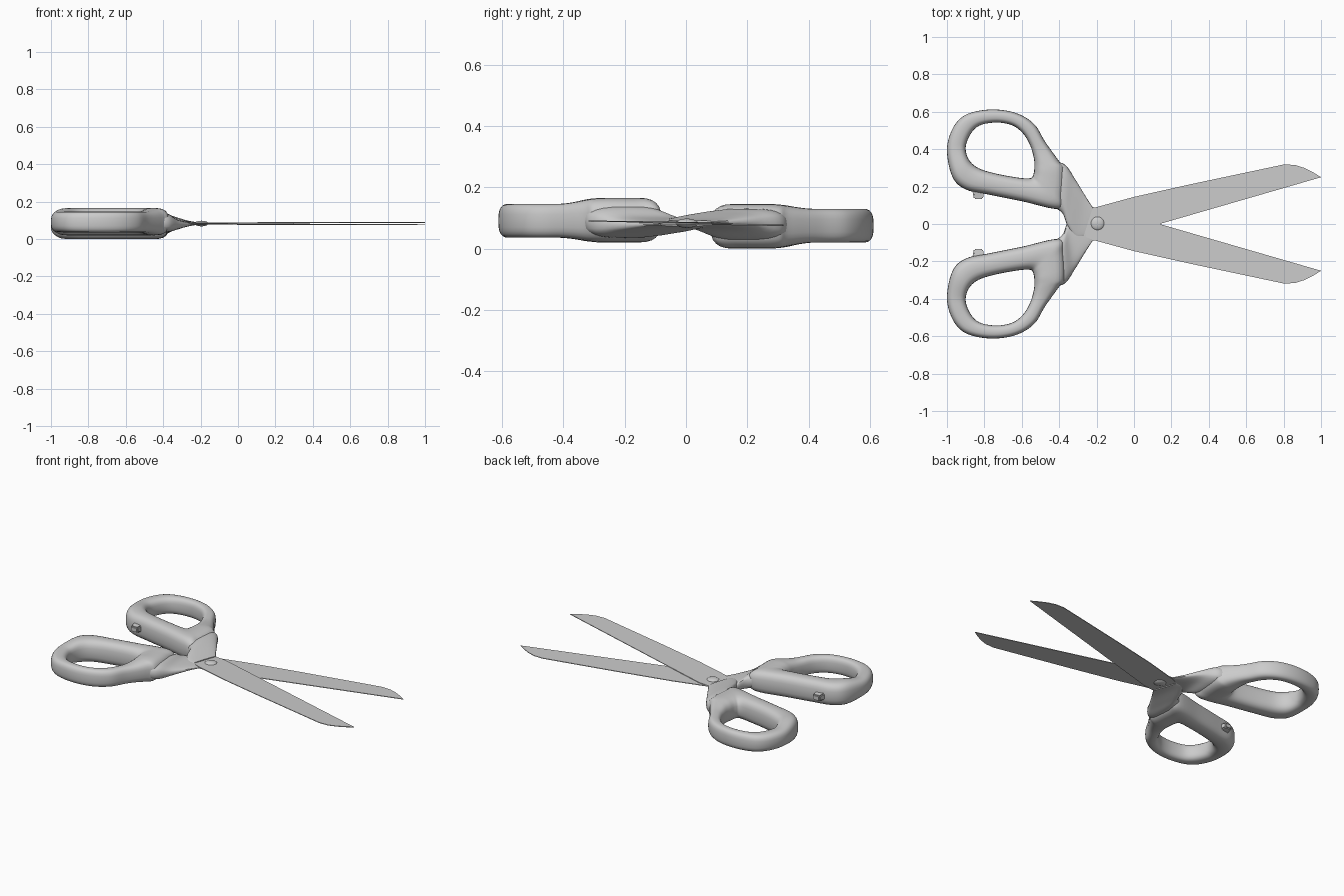
import bpy, bmesh, math
from mathutils import Vector

cube = bpy.data.objects.get("Cube")
if cube:
    bpy.data.objects.remove(cube, do_unlink=True)

AXIS_Z = 0.083          # the two halves are half-turns of each other about this line
SIDE = 24               # points around a rounded section

grey = bpy.data.materials.new("satin grey")
grey.use_nodes = True
colour = (0.6, 0.6, 0.6, 1)
grey.diffuse_color = colour
grey.node_tree.nodes["Principled BSDF"].inputs["Base Color"].default_value = colour


def finish(name, bm, turn=1, smooth=True):
    """Turn a part about the long axis if needed and make it an object."""
    for v in bm.verts:
        v.co.y *= turn
        v.co.z = AXIS_Z + turn * (v.co.z - AXIS_Z)
    bmesh.ops.recalc_face_normals(bm, faces=bm.faces)
    mesh = bpy.data.meshes.new(name)
    bm.to_mesh(mesh)
    bm.free()
    mesh.materials.append(grey)
    obj = bpy.data.objects.new(name, mesh)
    bpy.context.collection.objects.link(obj)
    if smooth:
        bpy.ops.object.select_all(action='DESELECT')
        obj.select_set(True)
        bpy.context.view_layer.objects.active = obj
        bpy.ops.object.shade_smooth_by_angle(angle=math.radians(40))
    return obj


def spline(points, steps, closed):
    """Smooth curve through points of any dimension."""
    pts = [Vector(p) for p in points]
    n = len(pts)
    pick = (lambda i: pts[i % n]) if closed else (lambda i: pts[max(0, min(n - 1, i))])
    out = []
    for i in range(n if closed else n - 1):
        a, b, c, d = (pick(i + k) for k in (-1, 0, 1, 2))
        for s in range(steps):
            t = s / steps
            out.append(b + (c - a) * (t / 2) + (a * 2 - b * 5 + c * 4 - d) * (t * t / 2)
                       + (b * 3 - a - c * 3 + d) * (t ** 3 / 2))
    return out if closed else out + [pts[-1]]


def section(start, end, half, power):
    """Rounded section spanning start to end, with the given half height."""
    mid, arm = (start + end) / 2, (start - end) / 2
    ring = []
    for i in range(SIDE):
        a = math.tau * i / SIDE
        c, s = math.cos(a), math.sin(a)
        u = math.copysign(abs(c) ** (2 / power), c)
        w = math.copysign(abs(s) ** (2 / power), s)
        ring.append(mid + arm * u + Vector((0, 0, half * w)))
    return ring


def loft(rings, closed):
    bm = bmesh.new()
    rows = [[bm.verts.new(p) for p in ring] for ring in rings]
    pairs = list(zip(rows, rows[1:]))
    if closed:
        pairs.append((rows[-1], rows[0]))
    else:
        bm.faces.new(rows[0])
        bm.faces.new(rows[-1])
    for r, q in pairs:
        for i in range(SIDE):
            j = (i + 1) % SIDE
            bm.faces.new((r[i], r[j], q[j], q[i]))
    return bm


def ease(value, low, high):
    t = max(0, min(1, (value - low) / (high - low)))
    return t * t * (3 - 2 * t)


# Finger loop: outer x, outer y, hole x, hole y around the ring
LOOP = [(-1, .39, -.9, .4), (-.975, .5, -.885, .46), (-.915, .575, -.85, .51),
        (-.82, .607, -.8, .535), (-.71, .61, -.72, .542), (-.61, .585, -.645, .525),
        (-.53, .53, -.59, .48), (-.475, .44, -.555, .42), (-.4, .335, -.535, .35),
        (-.37, .29, -.533, .3), (-.375, .15, -.538, .265), (-.4, .08, -.555, .245),
        (-.6, .122, -.62, .248), (-.78, .158, -.74, .27), (-.9, .185, -.83, .298),
        (-.97, .25, -.88, .34)]

# Shank: near x, y, z, then far x, y, z, then half height
SHANK = [(-.45, .1, .07, -.45, .34, .075, .055), (-.385, .06, .08, -.37, .318, .08, .05),
         (-.355, -.01, .09, -.315, .24, .088, .028), (-.31, -.07, .088, -.26, .15, .087, .013),
         (-.27, -.066, .087, -.22, .088, .086, .006)]

# Blade outline, spine side first
BLADE = [(1, -.25), (.96, -.275), (.91, -.3), (.86, -.316), (.8, -.318), (.3, -.212),
         (0, -.145), (-.22, -.085), (-.28, -.06), (-.25, .07), (-.22, .09), (-.15, .083)]


def build_loop(name, turn):
    rings = []
    for p in spline(LOOP, 6, True):
        fade = ease((p[1] + p[3]) / 2, .27, .42)
        z = .073 + .002 * fade
        rings.append(section(Vector((p[0], p[1], z)), Vector((p[2], p[3], z)),
                             .073 - .018 * fade, 2.8))
    finish(name, loft(rings, True), turn)


def build_shank(name, turn):
    rings = [section(Vector(p[:3]), Vector(p[3:6]), p[6], 3)
             for p in spline(SHANK, 5, False)]
    finish(name, loft(rings, False), turn)


def build_blade(name, turn):
    bm = bmesh.new()
    top, bottom = [], []
    for x, y in BLADE:
        z = .0855 - .014 * y
        top.append(bm.verts.new((x, y, z + .002)))
        bottom.append(bm.verts.new((x, y, z - .002)))
    bm.faces.new(top)
    bm.faces.new(bottom[::-1])
    for i in range(len(top)):
        j = (i + 1) % len(top)
        bm.faces.new((top[i], bottom[i], bottom[j], top[j]))
    finish(name, bm, turn, smooth=False)


def build_stop(name, turn):
    bm = bmesh.new()
    bmesh.ops.create_cube(bm, size=1)
    for v in bm.verts:
        narrow = .75 if v.co.y < 0 else 1
        v.co = Vector((-.832 + v.co.x * .065 * narrow, .158 + v.co.y * .05,
                       .08 + v.co.z * .045 * narrow))
    bmesh.ops.bevel(bm, geom=bm.edges[:], offset=.006, segments=2, affect='EDGES')
    finish(name, bm, turn)


for side, turn in (("left", 1), ("right", -1)):
    build_loop(side + "_finger_loop", turn)
    build_shank(side + "_shank", turn)
    build_blade(side + "_blade", turn)
    build_stop(side + "_stop", turn)

# Pivot rivet: a flattened dome on both faces
rivet = bmesh.new()
bmesh.ops.create_uvsphere(rivet, u_segments=32, v_segments=16, radius=1)
for v in rivet.verts:
    v.co = Vector((-.195 + v.co.x * .037, .003 + v.co.y * .037, AXIS_Z + v.co.z * .015))
finish("pivot_rivet", rivet)
